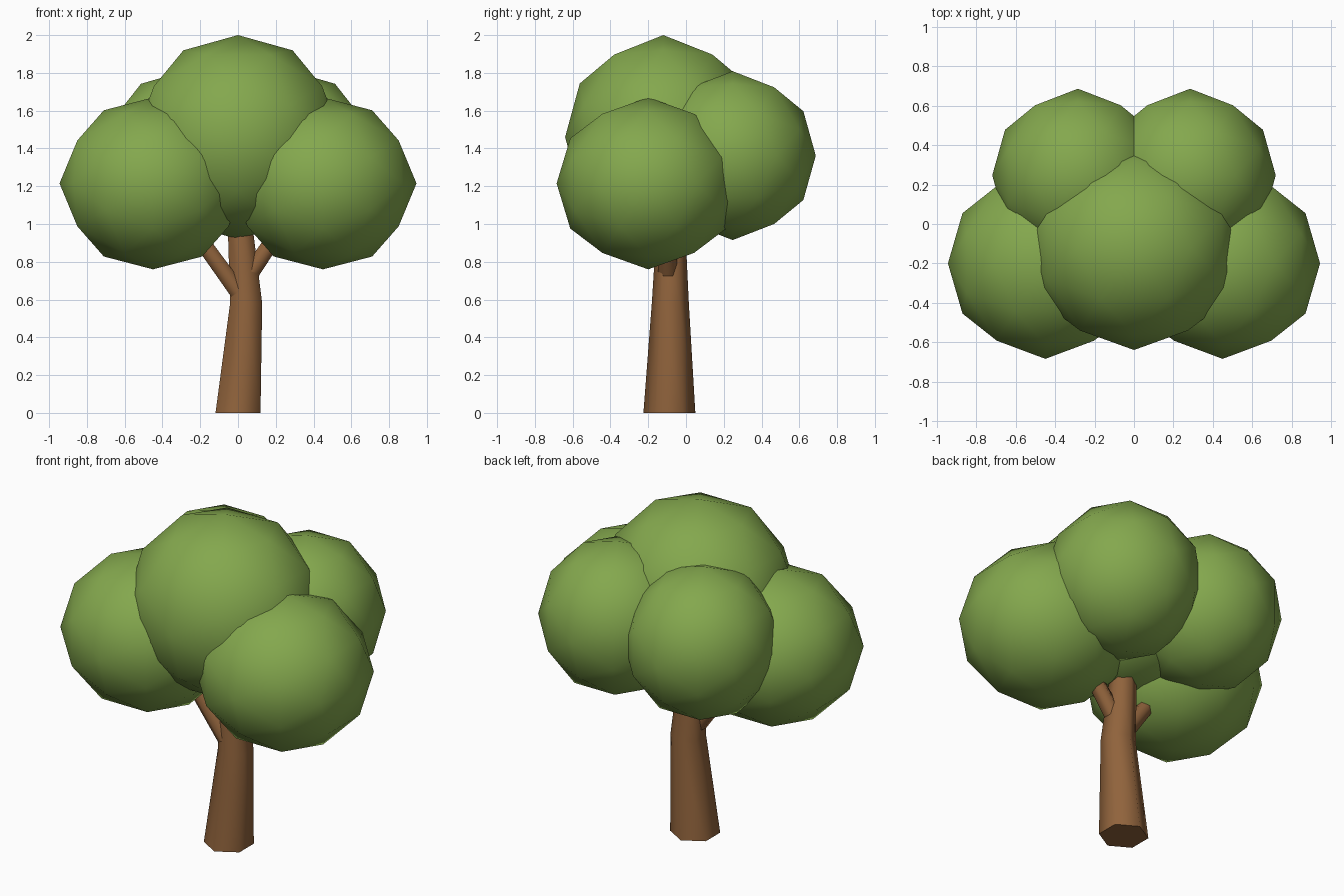
import bpy, bmesh
from math import sin, cos, tau, radians
from mathutils import Vector, Matrix

if "Cube" in bpy.data.objects:
    bpy.data.objects.remove(bpy.data.objects["Cube"])


def material(name, rgb):
    m = bpy.data.materials.new(name)
    m.diffuse_color = (*rgb, 1)
    m.use_nodes = True
    m.node_tree.nodes["Principled BSDF"].inputs["Base Color"].default_value = m.diffuse_color
    return m


LEAF = material("leaf_green", (0.23, 0.39, 0.075))
BARK = material("bark_brown", (0.28, 0.125, 0.045))


def finish(name, bm, mat, angle):
    bmesh.ops.recalc_face_normals(bm, faces=bm.faces)
    mesh = bpy.data.meshes.new(name)
    bm.to_mesh(mesh)
    bm.free()
    mesh.materials.append(mat)
    ob = bpy.data.objects.new(name, mesh)
    bpy.context.collection.objects.link(ob)
    bpy.ops.object.select_all(action='DESELECT')
    ob.select_set(True)
    bpy.context.view_layer.objects.active = ob
    bpy.ops.object.shade_smooth_by_angle(angle=radians(angle))
    return ob


def foliage(name, centre, size):
    # icosphere turned so its two-fold axes lie along x, y and z
    bm = bmesh.new()
    bmesh.ops.create_icosphere(bm, subdivisions=2, radius=1)
    turn = Matrix.Rotation(radians(-31.717), 4, 'Y')
    bm.transform(Matrix.Translation(centre) @ Matrix.Diagonal((*size, 1)) @ turn)
    return finish(name, bm, LEAF, 60)


def limb(name, rings, axis):
    # six-sided tube; rings are (centre, radius), corners point along y
    axis = Vector(axis).normalized()
    v = Vector((0, 1, 0)).cross(axis).normalized()
    u = axis.cross(v)
    bm = bmesh.new()
    loops = [[bm.verts.new(Vector(c) + r * (u * cos(i * tau / 6) + v * sin(i * tau / 6)))
              for i in range(6)] for c, r in rings]
    for a, b in zip(loops, loops[1:]):
        for i in range(6):
            j = (i + 1) % 6
            bm.faces.new((a[i], a[j], b[j], b[i]))
    bm.faces.new(loops[0])
    bm.faces.new(loops[-1])
    return finish(name, bm, BARK, 62)


# Crown: one top ball, two mirrored pairs
foliage("foliage_top", (0, -0.12, 1.46), (0.55, 0.52, 0.54))
for side, s in (("left", -1), ("right", 1)):
    foliage("foliage_front_" + side, (s * 0.45, -0.2, 1.215), (0.495, 0.485, 0.455))
    foliage("foliage_back_" + side, (s * 0.285, 0.247, 1.362), (0.435, 0.44, 0.447))

# Trunk, slightly kinked
limb("trunk", [((0, -0.088, 0), 0.1375),
               ((0.043, -0.083, 0.58), 0.098),
               ((0.012, -0.08, 0.98), 0.076)], (0, 0, 1))

# Branches
for name, a, b in (("branch_left", (0, -0.11, 0.642), (-0.27, -0.13, 1.016)),
                   ("branch_right", (0.07, -0.095, 0.746), (0.25, -0.11, 1.01))):
    limb(name, [(a, 0.052), (b, 0.045)], Vector(b) - Vector(a))
